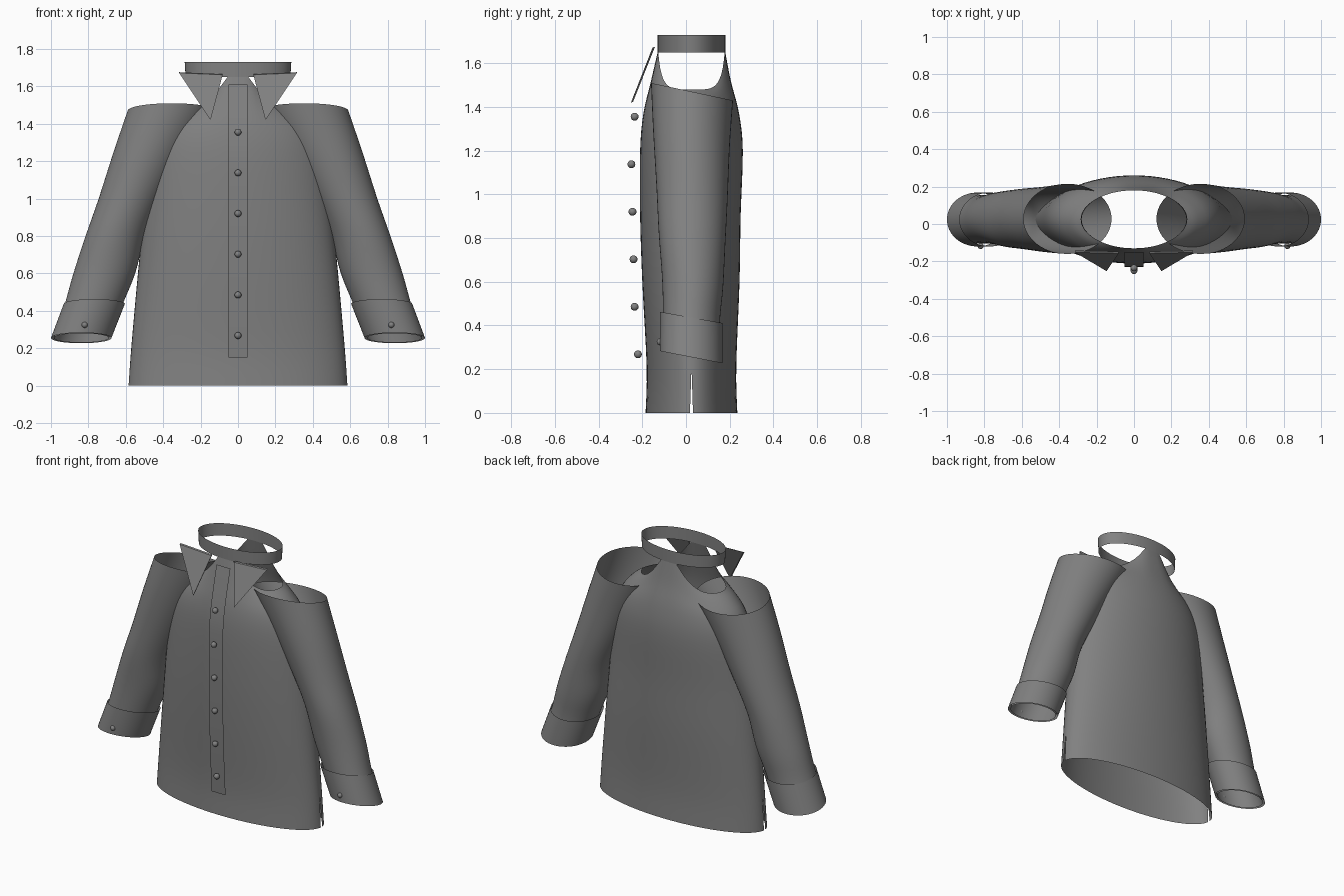
import bpy, bmesh, math
from mathutils import Vector

if "Cube" in bpy.data.objects:
    bpy.data.objects.remove(bpy.data.objects["Cube"], do_unlink=True)

# One grey cloth colour for everything
cloth = bpy.data.materials.new("grey_cloth")
cloth.use_nodes = True
grey = (0.22, 0.22, 0.22, 1.0)
cloth.diffuse_color = grey
cloth.node_tree.nodes["Principled BSDF"].inputs["Base Color"].default_value = grey


def finish(name, bm):
    """Turn a bmesh into a smooth shaded object."""
    bmesh.ops.remove_doubles(bm, verts=bm.verts, dist=0.0005)
    bmesh.ops.recalc_face_normals(bm, faces=bm.faces)
    mesh = bpy.data.meshes.new(name)
    bm.to_mesh(mesh)
    bm.free()
    mesh.materials.append(cloth)
    obj = bpy.data.objects.new(name, mesh)
    bpy.context.collection.objects.link(obj)
    bpy.ops.object.select_all(action="DESELECT")
    obj.select_set(True)
    bpy.context.view_layer.objects.active = obj
    bpy.ops.object.shade_smooth_by_angle(angle=math.radians(40))
    return obj


def smooth_rows(rows, steps):
    """Catmull-Rom interpolation between rows of section values."""
    result = []
    for i in range(len(rows) - 1):
        before, after = rows[max(i - 1, 0)], rows[min(i + 2, len(rows) - 1)]
        for k in range(steps):
            t = k / steps
            result.append([
                b + t / 2 * (c - a + t * (2 * a - 5 * b + 4 * c - d + t * (3 * (b - c) + d - a)))
                for a, b, c, d in zip(before, rows[i], rows[i + 1], after)])
    return result + [list(rows[-1])]


def bridge(bm, rings):
    """Skin consecutive point lists with quads."""
    grid = [[bm.verts.new(p) for p in ring] for ring in rings]
    for low, high in zip(grid, grid[1:]):
        for j in range(len(low) - 1):
            bm.faces.new((low[j], low[j + 1], high[j + 1], high[j]))


def tube(name, rows, side, steps=4, segments=48):
    """Open tube; each row is inner x, outer x, front y, back y, z, tilt."""
    rings = []
    for x0, x1, y0, y1, z, tilt in smooth_rows(rows, steps):
        ring = []
        for j in range(segments + 1):
            a = math.tau * j / segments
            ring.append((side * ((x0 + x1) / 2 + (x1 - x0) / 2 * math.cos(a)),
                         (y0 + y1) / 2 + (y1 - y0) / 2 * math.sin(a),
                         z - tilt * math.sin(a)))
        rings.append(ring)
    bm = bmesh.new()
    bridge(bm, rings)
    return finish(name, bm)


# Torso: front and back panels, joined at the sides above short vents.
# Each row is side z, middle z, half width, front y, back y.
torso_rows = [
    (0, 0, 0.585, -0.185, 0.235),
    (0.21, 0.21, 0.57, -0.18, 0.23),
    (0.6, 0.6, 0.535, -0.2, 0.245),
    (0.9, 0.9, 0.505, -0.21, 0.25),
    (1.2, 1.2, 0.47, -0.21, 0.26),
    (1.35, 1.37, 0.42, -0.195, 0.243),
    (1.44, 1.52, 0.345, -0.16, 0.205),
    (1.48, 1.65, 0.285, -0.13, 0.18),
]
half = 32
bm = bmesh.new()
for direction in (-1, 1):
    rings = []
    for z_side, z_mid, width, front, back in smooth_rows(torso_rows, 4):
        middle = (front + back) / 2
        depth = (back - front) / 2
        ring = []
        for j in range(half + 1):
            a = math.pi * j / half
            u = abs(math.cos(a))
            rise = min(1, (1 - u) / 0.79) ** 2.2
            y = middle + direction * depth * math.sin(a)
            if j in (0, half):
                y += direction * 0.007 * max(0, 1 - z_side / 0.21)
            ring.append((width * math.cos(a), y, z_side + (z_mid - z_side) * rise))
        rings.append(ring)
    bridge(bm, rings)
finish("torso", bm)

# Collar band
tube("collar_band", [(-0.28, 0.28, -0.13, 0.18, 1.65, 0),
                     (-0.285, 0.285, -0.13, 0.18, 1.73, 0)], 1, 1, 64)

# Button placket following the chest
placket_path = [(-0.2, 0.15), (-0.217, 0.45), (-0.228, 0.8), (-0.228, 1.15),
                (-0.21, 1.35), (-0.15, 1.61)]
bm = bmesh.new()
bridge(bm, [[(x, y, z) for x in (-0.05, 0.05)] for y, z in smooth_rows(placket_path, 4)])
finish("placket", bm)


def button(name, x, y, z, radius=0.018):
    bm = bmesh.new()
    bmesh.ops.create_uvsphere(bm, u_segments=20, v_segments=12, radius=radius)
    bmesh.ops.translate(bm, verts=bm.verts, vec=(x, y, z))
    finish(name, bm)


# Front buttons
button_depths = (-0.22, -0.235, -0.24, -0.245, -0.25, -0.235)
for i, y in enumerate(button_depths):
    button(f"front_button_{i + 1}", 0, y, 0.268 + 0.2175 * i)

sleeve_rows = [
    (0.12, 0.59, -0.16, 0.215, 1.47, 0.04),
    (0.26, 0.665, -0.15, 0.2, 1.25, 0.035),
    (0.40, 0.745, -0.135, 0.19, 1.0, 0.03),
    (0.495, 0.815, -0.125, 0.18, 0.8, 0.027),
    (0.55, 0.88, -0.11, 0.17, 0.6, 0.025),
    (0.615, 0.925, -0.105, 0.155, 0.44, 0.025),
    (0.69, 0.985, -0.105, 0.155, 0.255, 0.025),
]
cuff_rows = [
    (0.605, 0.932, -0.12, 0.168, 0.437, 0.026),
    (0.677, 1.0, -0.12, 0.168, 0.255, 0.028),
]

# Sleeves, cuffs and collar points on both sides
for label, side in (("left", 1), ("right", -1)):
    tube(f"{label}_sleeve", sleeve_rows, side)
    tube(f"{label}_cuff", cuff_rows, side, 1)
    button(f"{label}_cuff_button", side * 0.82, -0.118, 0.325, 0.016)

    corners = [(0.315, -0.152, 1.672), (0.082, -0.157, 1.662), (0.147, -0.252, 1.42)]
    thickness = Vector((0, 0.01, 0.004))
    bm = bmesh.new()
    outer = [bm.verts.new((side * x, y, z)) for x, y, z in corners]
    flap = bm.faces.new(outer)
    extruded = bmesh.ops.extrude_face_region(bm, geom=[flap], use_keep_orig=True)
    moved = [v for v in extruded["geom"] if isinstance(v, bmesh.types.BMVert)]
    bmesh.ops.translate(bm, verts=moved, vec=thickness)
    finish(f"{label}_collar_point", bm)
